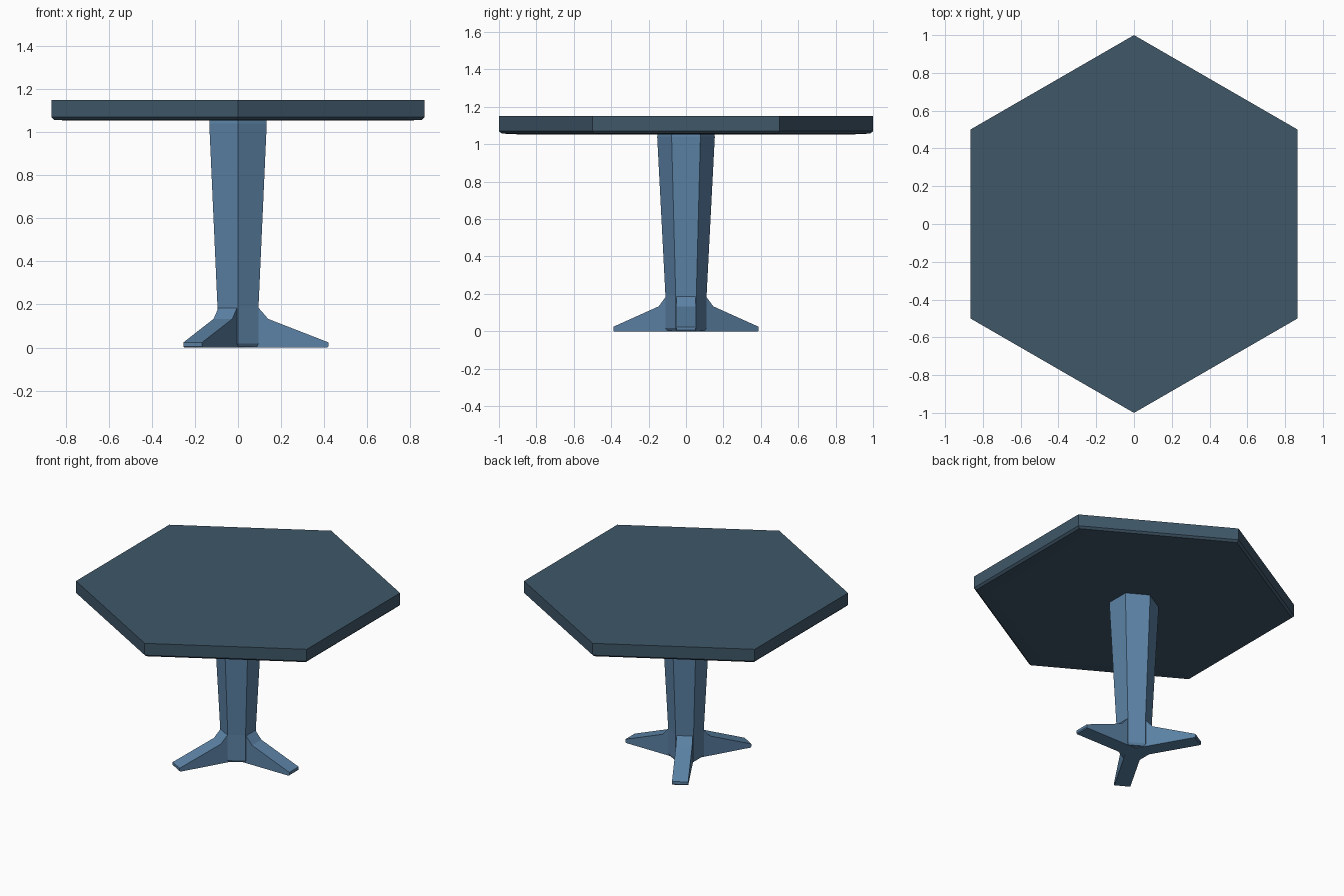
import bpy, bmesh, math
from mathutils import Matrix

if "Cube" in bpy.data.objects:
    bpy.data.objects.remove(bpy.data.objects["Cube"])


def material(name, color):
    m = bpy.data.materials.new(name)
    m.diffuse_color = color
    m.use_nodes = True
    m.node_tree.nodes["Principled BSDF"].inputs["Base Color"].default_value = m.diffuse_color
    return m


def make_object(name, bm, mat):
    bmesh.ops.recalc_face_normals(bm, faces=bm.faces)
    me = bpy.data.meshes.new(name)
    bm.to_mesh(me)
    bm.free()
    me.materials.append(mat)
    ob = bpy.data.objects.new(name, me)
    bpy.context.collection.objects.link(ob)
    return ob


def hex_loft(name, sections, mat):
    """Stack hexagons given as (radius, z), with corners on the y axis."""
    bm = bmesh.new()
    rings = []
    for r, z in sections:
        angles = [math.pi / 2 + i * math.pi / 3 for i in range(6)]
        rings.append([bm.verts.new((r * math.cos(a), r * math.sin(a), z)) for a in angles])
    for lo, hi in zip(rings, rings[1:]):
        for i in range(6):
            j = (i + 1) % 6
            bm.faces.new((lo[i], lo[j], hi[j], hi[i]))
    bm.faces.new(rings[0])
    bm.faces.new(rings[-1])
    return make_object(name, bm, mat)


def foot(name, angle, mat):
    """Extrude the side profile of a foot across its width, then turn it."""
    profile = [(0.0, 0.0), (0.415, 0.0), (0.42, 0.006), (0.42, 0.024),
               (0.14, 0.133), (0.095, 0.185), (0.0, 0.185)]
    half = 0.05
    bm = bmesh.new()
    sides = [[bm.verts.new((x, y, z)) for x, z in profile] for y in (-half, half)]
    n = len(profile)
    for i in range(n):
        j = (i + 1) % n
        bm.faces.new((sides[0][i], sides[0][j], sides[1][j], sides[1][i]))
    bm.faces.new(sides[0])
    bm.faces.new(sides[1])
    bm.transform(Matrix.Rotation(angle, 4, 'Z'))
    return make_object(name, bm, mat)


top_mat = material("dark_blue", (0.05, 0.095, 0.14, 1))
base_mat = material("blue", (0.107, 0.225, 0.38, 1))

# Hexagonal top with a bevelled lower edge
hex_loft("table_top", [(0.90, 1.053), (0.985, 1.057), (1.0, 1.07), (1.0, 1.15)], top_mat)

# Tapered hexagonal column
hex_loft("column", [(0.10, 0.003), (0.11, 0.018), (0.11, 0.19),
                    (0.154, 1.04), (0.15, 1.06)], base_mat)

# Three sloping feet
for k in range(3):
    foot(f"foot_{k + 1}", k * math.tau / 3, base_mat)
